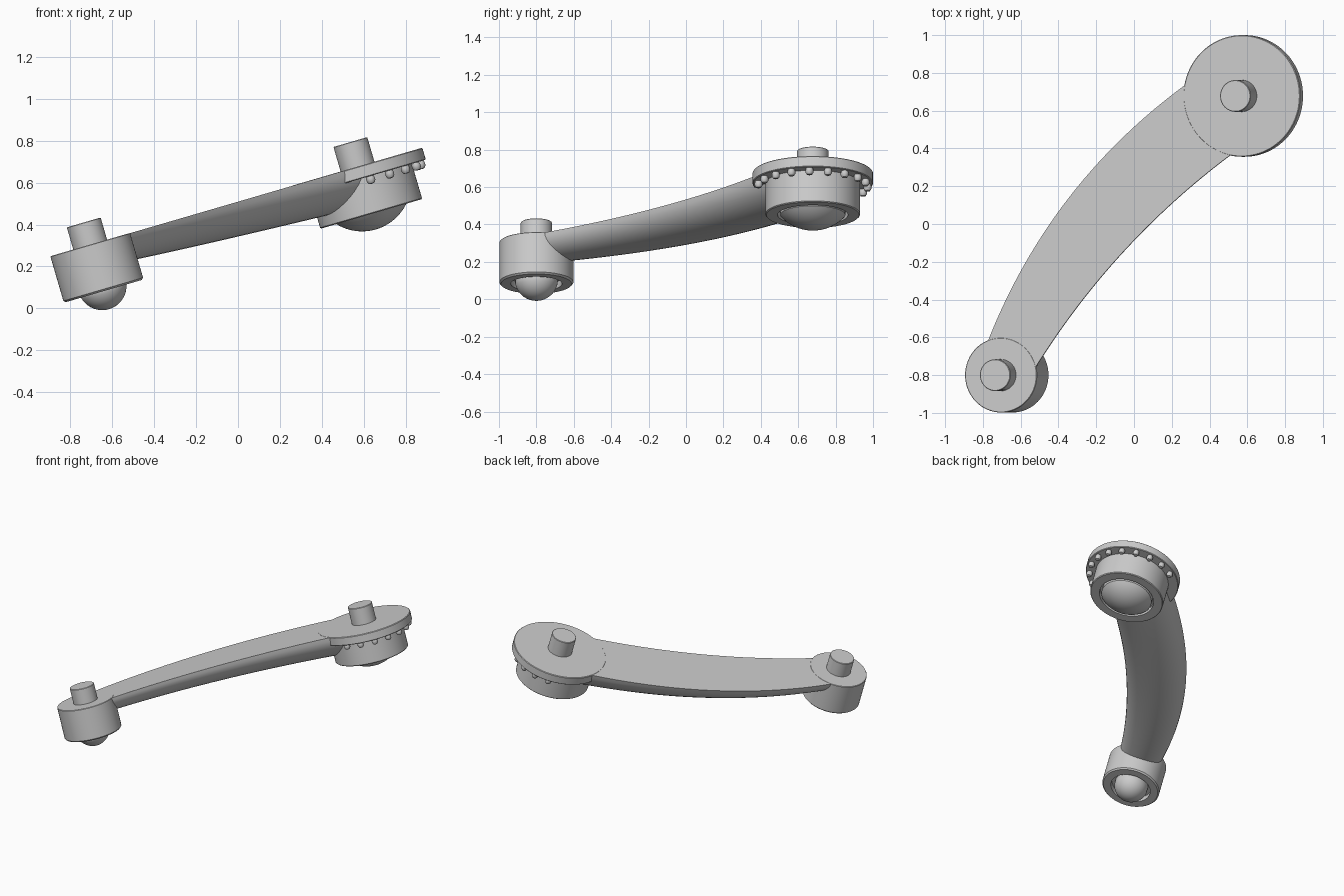
import bpy, bmesh, math
from mathutils import Matrix, Vector

if "Cube" in bpy.data.objects:
    bpy.data.objects.remove(bpy.data.objects["Cube"])

# Whole arm is modelled flat (top face at w = 0), then tilted about y
TILT = math.atan(0.2917)
FRAME = Matrix.Translation((0, 0, 0.51)) @ Matrix.Rotation(-TILT, 4, 'Y')
COS = math.cos(TILT)


def finish(name, bm, angle=35):
    bmesh.ops.remove_doubles(bm, verts=bm.verts, dist=1e-5)
    bmesh.ops.recalc_face_normals(bm, faces=bm.faces)
    bm.transform(FRAME)
    me = bpy.data.meshes.new(name)
    bm.to_mesh(me)
    bm.free()
    ob = bpy.data.objects.new(name, me)
    bpy.context.collection.objects.link(ob)
    bpy.ops.object.select_all(action='DESELECT')
    ob.select_set(True)
    bpy.context.view_layer.objects.active = ob
    bpy.ops.object.shade_smooth_by_angle(angle=math.radians(angle))
    return ob


def lathe(name, centre, profile, steps=64):
    bm = bmesh.new()
    vs = [bm.verts.new((r, 0, w)) for r, w in profile]
    es = [bm.edges.new(p) for p in zip(vs, vs[1:])]
    bmesh.ops.spin(bm, geom=vs + es, cent=(0, 0, 0), axis=(0, 0, 1),
                   angle=math.tau, steps=steps, use_duplicate=False)
    bmesh.ops.translate(bm, verts=bm.verts, vec=(centre[0], centre[1], 0))
    return finish(name, bm)


def peg(name, centre, r, h):
    lathe(name, centre, [(0, -0.02), (r, -0.02), (r, h - 0.003), (r - 0.003, h), (0, h)], 48)


def dome(name, centre, r, R, base, bottom):
    # spherical cap meeting the boss underside at radius r
    cz = base + math.sqrt(R * R - r * r)
    a = math.asin(r / R)
    arc = [(R * math.sin(a * i / 12), cz - R * math.cos(a * i / 12)) for i in range(13)]
    lathe(name, centre, arc + [(r, bottom), (0, bottom)], 48)


SMALL = (-0.705 / COS, -0.80)
BIG = (0.57 / COS, 0.678)

# End bosses with recessed undersides
lathe("small_boss", SMALL, [(0, 0), (0.195, 0), (0.198, -0.003), (0.198, -0.222), (0.189, -0.231),
                            (0.137, -0.231), (0.137, -0.195), (0, -0.195)])
lathe("big_boss", BIG, [(0, 0), (0.318, 0), (0.322, -0.004), (0.322, -0.056), (0.318, -0.06),
                        (0.253, -0.06), (0.253, -0.23), (0.248, -0.235),
                        (0.188, -0.235), (0.188, -0.2), (0, -0.2)], 80)

# Pegs on top, domes below
peg("small_peg", SMALL, 0.084, 0.11)
peg("big_peg", BIG, 0.084, 0.122)
dome("small_dome", SMALL, 0.113, 0.116, -0.231, -0.19)
dome("big_dome", BIG, 0.174, 0.235, -0.235, -0.19)

# Studs under the outer rim of the disc
for k in range(-4, 7):
    a = math.radians(-3.5 + 19.5 * k)
    c = (BIG[0] + 0.293 * math.cos(a), BIG[1] + 0.293 * math.sin(a))
    lathe(f"rim_stud_{k + 5}", c, [(0, -0.055), (0.016, -0.055), (0.021, -0.07), (0.021, -0.084),
                                   (0.014, -0.095), (0, -0.098)], 12)


def bezier(p, t):
    a, b, c = (Vector(q) for q in p)
    return a * (1 - t) ** 2 + b * 2 * t * (1 - t) + c * t * t


# Curved arm: flat top, rounded belly, lofted between two edge curves
LEFT = [(-0.77, -0.61), (-0.447, 0.203), (0.255, 0.725)]
RIGHT = [(-0.52, -0.755), (-0.11, -0.10), (0.505, 0.362)]
bm = bmesh.new()
rings = []
N, M = 32, 20
for i in range(N + 1):
    t = -0.08 + 1.18 * i / N
    l, r = bezier(LEFT, t), bezier(RIGHT, t)
    depth = 0.118 + 0.064 * t
    mid, half = (l + r) / 2, (r - l) / 2
    ring = []
    for j in range(M + 1):
        a = math.pi * j / M
        p = mid - half * math.cos(a)
        ring.append(bm.verts.new((p.x / COS, p.y, -0.001 - depth * math.sin(a))))
    rings.append(ring)
for a, b in zip(rings, rings[1:]):
    for j in range(M + 1):
        k = (j + 1) % (M + 1)
        bm.faces.new((a[j], a[k], b[k], b[j]))
bm.faces.new(rings[0])
bm.faces.new(rings[-1])
finish("curved_arm", bm)
